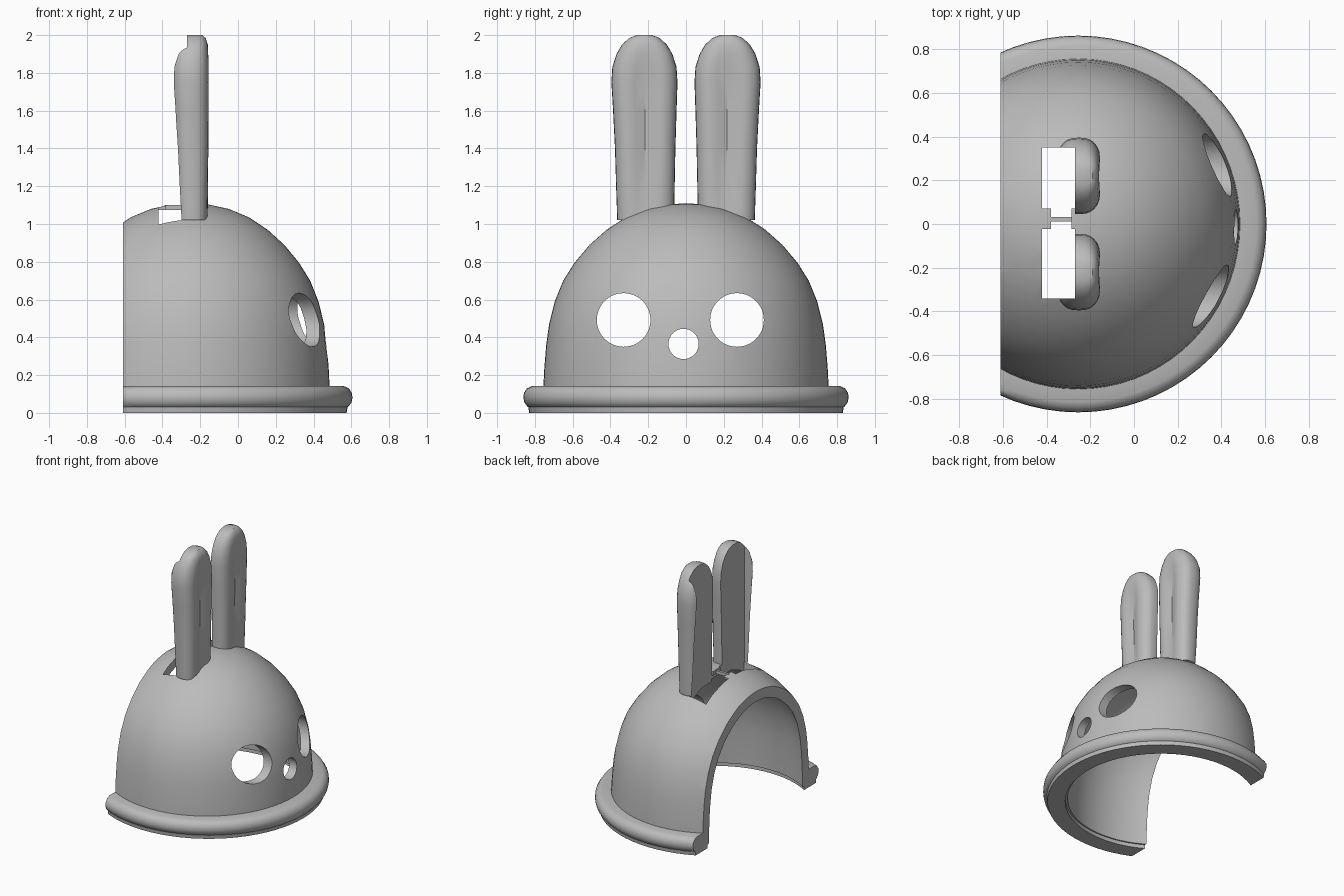
import bpy, bmesh, math
from mathutils import Vector, Matrix

if "Cube" in bpy.data.objects:
    bpy.data.objects.remove(bpy.data.objects["Cube"])

CX = -0.255          # dome axis
CUT = -0.61          # flat open back

grey = bpy.data.materials.new("plain grey")
grey.diffuse_color = (0.5, 0.5, 0.5, 1)
grey.use_nodes = True
grey.node_tree.nodes["Principled BSDF"].inputs["Base Color"].default_value = grey.diffuse_color


def finish(bm, name):
    bmesh.ops.remove_doubles(bm, verts=bm.verts, dist=1e-5)
    bmesh.ops.recalc_face_normals(bm, faces=bm.faces)
    me = bpy.data.meshes.new(name)
    bm.to_mesh(me)
    bm.free()
    me.materials.append(grey)
    ob = bpy.data.objects.new(name, me)
    bpy.context.collection.objects.link(ob)
    return ob


def lathe(name, profile, steps=72, sx=1.0):
    bm = bmesh.new()
    vs = [bm.verts.new((0, r, z)) for r, z in profile]
    es = [bm.edges.new((vs[i], vs[(i + 1) % len(vs)])) for i in range(len(vs))]
    bmesh.ops.spin(bm, geom=vs + es, cent=(0, 0, 0), axis=(0, 0, 1),
                   angle=math.tau, steps=steps, use_merge=False)
    for v in bm.verts:
        v.co.x = v.co.x * sx + CX
    # drop the doubled axis edge left by the closed profile
    bmesh.ops.remove_doubles(bm, verts=bm.verts, dist=1e-5)
    axis = [e for e in bm.edges if not e.link_faces]
    bmesh.ops.delete(bm, geom=axis, context='EDGES')
    return finish(bm, name)


def box(name, x, y, z):
    bm = bmesh.new()
    bmesh.ops.create_cube(bm, size=1)
    for v in bm.verts:
        v.co = Vector([(a + b) / 2 + c * (b - a) for (a, b), c in zip((x, y, z), v.co)])
    return finish(bm, name)


def tube_x(name, y, z, r):
    bm = bmesh.new()
    m = Matrix.Translation((0.5, y, z)) @ Matrix.Rotation(math.pi / 2, 4, 'Y')
    bmesh.ops.create_cone(bm, cap_ends=True, segments=48, radius1=r, radius2=r,
                          depth=1, matrix=m)
    return finish(bm, name)


def cut(ob, cutter):
    mod = ob.modifiers.new("cut", 'BOOLEAN')
    mod.operation, mod.solver, mod.object = 'DIFFERENCE', 'EXACT', cutter
    bpy.context.view_layer.objects.active = ob
    bpy.ops.object.modifier_apply(modifier=mod.name)
    bpy.data.objects.remove(cutter)


def smooth(ob, angle=35):
    bpy.ops.object.select_all(action='DESELECT')
    ob.select_set(True)
    bpy.context.view_layer.objects.active = ob
    bpy.ops.object.shade_smooth_by_angle(angle=math.radians(angle))


# hollow dome
outer = [(0.757, 0.10), (0.75, 0.24), (0.74, 0.36), (0.725, 0.47), (0.695, 0.59),
         (0.65, 0.70), (0.59, 0.795), (0.51, 0.89), (0.42, 0.97), (0.32, 1.035),
         (0.21, 1.08), (0.10, 1.103), (0, 1.11)]
inner = [(r * 0.91, 0.03 + (z - 0.03) * 0.94) for r, z in reversed(outer)]
inner[-1] = (0.69, 0.03)
dome = lathe("dome", outer + inner + [(0.757, 0.03)], sx=0.98)

# bumper rim and its foot, closed ring sections
rim = lathe("rim", [(0.72, 0.142), (0.815, 0.142), (0.842, 0.13), (0.858, 0.105),
                    (0.861, 0.08), (0.856, 0.055), (0.838, 0.032), (0.81, 0.02),
                    (0.72, 0.02)])
foot = lathe("foot", [(0.70, 0.03), (0.835, 0.03), (0.83, 0), (0.70, 0)])

# open back
for part in (dome, rim, foot):
    cut(part, box("back_cutter", (-2, CUT), (-2, 2), (-1, 3)))

# eye and nose holes
for y, z, r in ((-0.33, 0.492, 0.142), (0.27, 0.492, 0.142), (-0.013, 0.365, 0.08)):
    cut(dome, tube_x("hole_cutter", y, z, r))

# ear slots, with a narrow notch between them
SLOT = (-0.42, -0.27)
for x, y, z in ((SLOT, (-0.34, 0.35), (0.85, 1.075)),
                (SLOT, (0.07, 0.35), (1.0, 1.3)),
                (SLOT, (-0.34, -0.022), (1.0, 1.3)),
                ((-0.38, -0.285), (-0.05, 0.09), (1.0, 1.3))):
    cut(dome, box("slot_cutter", x, y, z))
bar = box("slot_bar", (-0.39, -0.275), (0.012, 0.032), (1.075, 1.1))


# ears: (height, centre y, half width, back x, front x)
EAR = [(1.02, 0.214, 0.150, -0.33, -0.155), (1.20, 0.215, 0.155, -0.338, -0.15),
       (1.40, 0.216, 0.160, -0.345, -0.146), (1.60, 0.218, 0.168, -0.353, -0.144),
       (1.75, 0.220, 0.175, -0.36, -0.144), (1.83, 0.220, 0.170, -0.358, -0.146),
       (1.90, 0.220, 0.148, -0.345, -0.152), (1.95, 0.220, 0.118, -0.325, -0.16),
       (1.985, 0.220, 0.080, -0.30, -0.172), (2.0, 0.220, 0.040, -0.275, -0.19)]


def ear(name, side):
    n = 32
    bm = bmesh.new()
    rings = []
    for z, cy, hw, x0, x1 in EAR:
        groove = 0.035 * min(1, max(0, (1.95 - z) / 0.2)) * min(1, (z - 0.95) / 0.3)
        ring = []
        for i in range(n):
            a = math.tau * i / n
            c, s = math.cos(a), math.sin(a)
            u = math.copysign(abs(c) ** 0.75, c)
            w = math.copysign(abs(s) ** 0.75, s)
            x = (x0 + x1) / 2 + w * (x1 - x0) / 2
            if s > 0:                        # hollow down the front
                x -= groove * math.exp(-(u / 0.35) ** 2)
            ring.append(bm.verts.new((x, side * (cy + u * hw), z)))
        rings.append(ring)
    for lo, hi in zip(rings, rings[1:]):
        for i in range(n):
            j = (i + 1) % n
            bm.faces.new((lo[i], lo[j], hi[j], hi[i]))
    bm.faces.new(rings[0])
    bm.faces.new(rings[-1])
    ob = finish(bm, name)
    ys = (0.0, 0.35) if side > 0 else (-0.345, 0.0)
    cut(ob, box("ear_cutter", SLOT, ys, (0.5, 2.5)))   # flat back
    return ob


ears = [ear("right_ear", 1), ear("left_ear", -1)]

for part in [dome, rim, foot] + ears:
    smooth(part)
